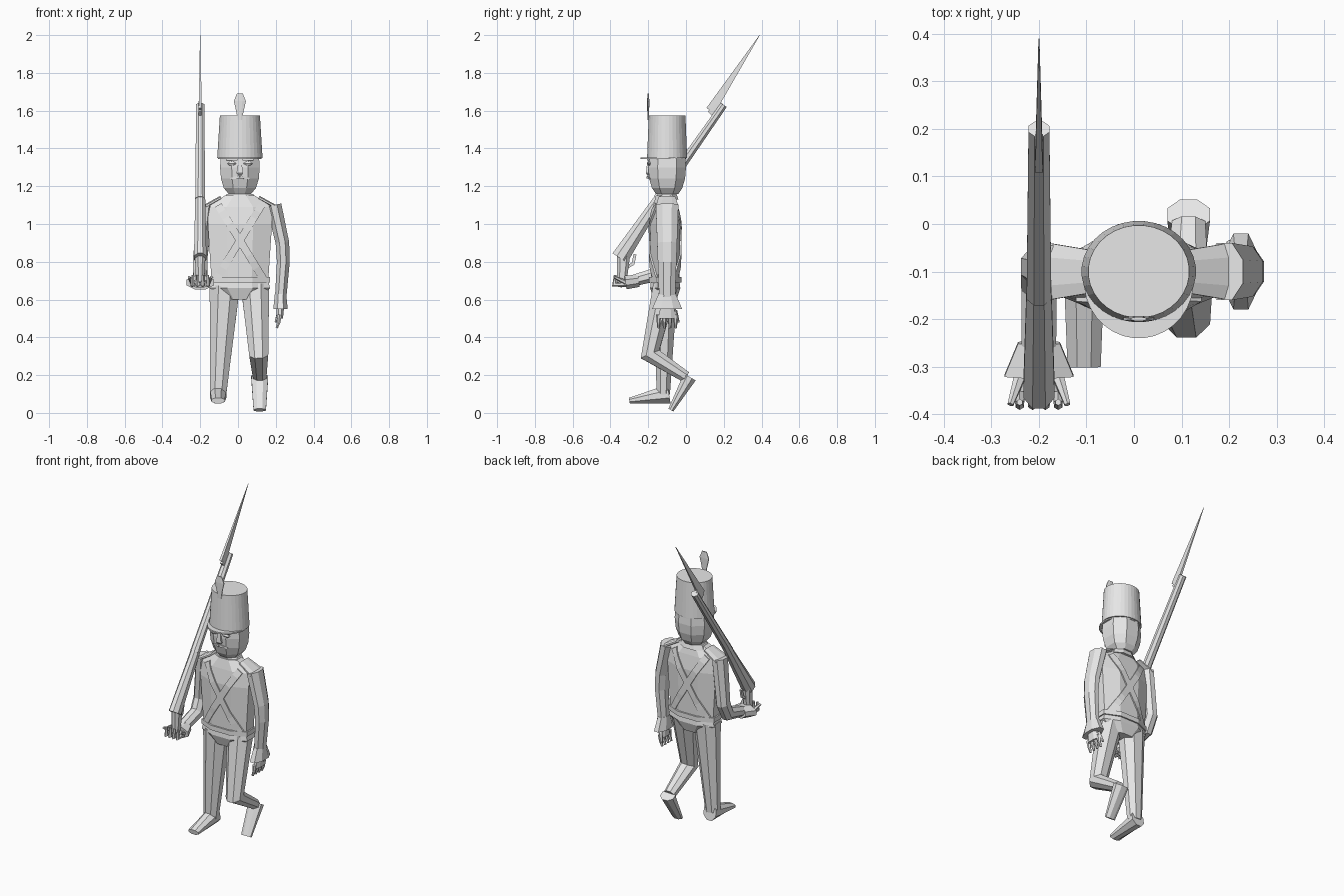
import bpy, bmesh, math
from mathutils import Vector
from mathutils.bvhtree import BVHTree

default_cube = bpy.data.objects.get("Cube")
if default_cube:
    bpy.data.objects.remove(default_cube)

grey = bpy.data.materials.new("plain_grey")
grey.use_nodes = True
shade = (.8, .8, .8, 1)
grey.diffuse_color = shade
grey.node_tree.nodes["Principled BSDF"].inputs["Base Color"].default_value = shade


def loft(name, rings):
    """Skin a list of equal vertex rings and cap both ends."""
    bm = bmesh.new()
    loops = [[bm.verts.new(point) for point in ring] for ring in rings]
    count = len(rings[0])
    for lower, upper in zip(loops, loops[1:]):
        for i in range(count):
            j = (i + 1) % count
            bm.faces.new((lower[i], lower[j], upper[j], upper[i]))
    bm.faces.new(loops[0])
    bm.faces.new(loops[-1])
    bmesh.ops.recalc_face_normals(bm, faces=bm.faces)
    mesh = bpy.data.meshes.new(name)
    bm.to_mesh(mesh)
    bm.free()
    mesh.materials.append(grey)
    obj = bpy.data.objects.new(name, mesh)
    bpy.context.collection.objects.link(obj)
    return obj


def ngon(sides):
    """Regular section whose flat sides touch the unit square."""
    radius = 1 / math.cos(math.pi / sides)
    angles = [(i + .5) * math.tau / sides for i in range(sides)]
    return [(radius * math.cos(a), radius * math.sin(a)) for a in angles]


SQUARE, HEXAGON, OCTAGON, ROUND = map(ngon, (4, 6, 8, 32))
# Rectangle with cut corners
CHAMFERED = [(math.copysign(min(abs(u), .65) if abs(v) > .9 else 1, u),
              math.copysign(1 if abs(v) > .9 else .5, v)) for u, v in OCTAGON]


def stack(name, centre, section, *levels):
    """Level rings around a vertical axis; each level is height, half width, half depth."""
    x, y = centre
    return loft(name, [[(x + u * width, y + v * depth, z) for u, v in section]
                       for z, width, depth in levels])


def limb(name, joints, width, depth, section=OCTAGON):
    """Mitred tube through the joints, tapering evenly from start to end size."""
    points = [Vector(joint) for joint in joints]
    bones = [(b - a).normalized() for a, b in zip(points, points[1:])]
    lengths = [(b - a).length for a, b in zip(points, points[1:])]
    rings = []
    for i, point in enumerate(points):
        before, after = bones[max(i - 1, 0)], bones[min(i, len(bones) - 1)]
        along = (before + after).normalized()
        reference = Vector((0, 0, 1)) if abs(along.x) > .9 else Vector((1, 0, 0))
        side = (reference - along * reference.dot(along)).normalized()
        other = along.cross(side) / along.dot(before)
        part = sum(lengths[:i]) / sum(lengths)
        w = width[0] + (width[1] - width[0]) * part
        d = depth[0] + (depth[1] - depth[0]) * part
        rings.append([point + side * (u * w) + other * (v * d) for u, v in section])
    return loft(name, rings)


def digit(name, joints):
    """Finger or thumb."""
    limb(name, joints, (.012, .006), (.012, .006), HEXAGON)


SIDES = (("right", -1), ("left", 1))
middle = .01
waist, spine = (middle, -.11), (middle, -.1)

# Coat, waist belt, collar and neck
coat = stack("coat", waist, CHAMFERED, (1.15, .08, .05), (1.09, .17, .065), (1, .17, .08),
             (.7, .15, .075), (.66, .16, .08), (.6, .08, .06))
stack("waist_belt", waist, CHAMFERED, (.72, .16, .085), (.69, .16, .085))
stack("collar", spine, CHAMFERED, (1.13, .085, .06), (1.16, .07, .05))
stack("neck", spine, OCTAGON, (1.1, .055, .045), (1.2, .055, .045))

# Crossed straps laid onto the coat, front and back
surface = BVHTree.FromPolygons([v.co for v in coat.data.vertices],
                               [p.vertices[:] for p in coat.data.polygons])
for face, facing in (("front", -1), ("back", 1)):
    for hand, s in SIDES:
        start = Vector((middle + s * .115, 0, 1.1))
        end = Vector((middle - s * .13, 0, .7))
        across = (end - start).cross(Vector((0, 1, 0))).normalized() * .02
        rings = []
        for step in range(13):
            centre = start.lerp(end, step / 12)
            inner, outer = [], []
            for edge in (centre - across, centre + across):
                hit = surface.ray_cast(edge + Vector((0, facing, 0)), Vector((0, -facing, 0)))[0]
                y = hit.y if hit else spine[1] + facing * .05
                inner.append(Vector((edge.x, y - facing * .004, edge.z)))
                outer.append(Vector((edge.x, y + facing * .008, edge.z)))
            rings.append(inner + outer[::-1])
        loft(f"{face}_strap_{hand}", rings)

# Head, nose and moustache
stack("head", spine, CHAMFERED, (1.37, .1, .095), (1.3, .105, .1), (1.24, .1, .095),
      (1.19, .085, .08), (1.16, .06, .06))
nose_y = spine[1] - .1
stack("nose", (middle, nose_y), SQUARE, (1.33, .008, .005), (1.27, .018, .012), (1.26, .01, .006))

for hand, s in SIDES:
    # Half of each paired face and shoulder part
    x = middle + s * .043
    limb("moustache_" + hand, [(middle, nose_y, 1.25), (middle + s * .05, nose_y + .01, 1.24)],
         (.008, .004), (.008, .004), SQUARE)
    stack("eye_" + hand, (x, nose_y + .005), OCTAGON,
          (1.31, .012, .005), (1.32, .025, .01), (1.33, .012, .005))
    limb("brow_" + hand, [(x - .03, nose_y, 1.34), (x + .03, nose_y, 1.34)],
         (.005, .005), (.006, .006), SQUARE)
    limb("shoulder_flap_" + hand, [(middle + s * .1, -.1, 1.14), (middle + s * .19, -.1, 1.09)],
         (.01, .01), (.045, .06), CHAMFERED)

# Tall hat, brim and plume
stack("hat", spine, ROUND, (1.35, .12, .106), (1.575, .106, .097))
stack("hat_brim", (middle, -.12), ROUND, (1.343, .115, .12), (1.352, .115, .12))
stack("plume", (middle, nose_y), CHAMFERED, (1.55, .012, .004), (1.59, .018, .005),
      (1.65, .032, .006), (1.69, .016, .004))

# Standing right leg and stepping left leg
limb("right_leg", [(-.07, -.11, .67), (-.105, -.12, .1)], (.08, .043), (.065, .035))
limb("right_foot", [(-.105, -.09, .1), (-.105, -.3, .065)], (.043, .035), (.05, .015))
limb("left_leg", [(.09, -.11, .67), (.11, -.19, .31), (.115, 0, .19)], (.075, .035), (.065, .03))
limb("left_foot", [(.115, .02, .19), (.115, -.08, .015)], (.045, .033), (.036, .015))

# Hanging left arm
limb("left_arm", [(.19, -.1, 1.1), (.235, -.1, .9), (.24, -.1, .8), (.225, -.1, .6)],
     (.04, .03), (.06, .042))
limb("left_cuff", [(.225, -.1, .63), (.225, -.1, .55)], (.03, .038), (.045, .08))
limb("left_palm", [(.225, -.1, .57), (.22, -.1, .5)], (.02, .018), (.035, .045), CHAMFERED)
digit("left_thumb", [(.22, -.06, .54), (.2, -.04, .48)])
for i in range(4):
    y = i * .03 - .145
    digit(f"left_finger_{i + 1}", [(.22, y, .52), (.216, y, .48), (.205, y, .45)])

# Bent right arm, with a cupped hand under the musket
gun = -.2
limb("right_arm", [(-.17, -.1, 1.1), (gun, -.09, .82), (gun, -.13, .74), (gun, -.28, .7)],
     (.04, .036), (.055, .03))
limb("right_cuff", [(gun, -.25, .7), (gun, -.32, .69)], (.044, .073), (.033, .036))
limb("right_palm", [(gun, -.3, .69), (gun, -.35, .68)], (.04, .05), (.02, .016), CHAMFERED)
for hand, s in SIDES:
    digit("grip_digit_" + hand, [(gun + s * .04, -.32, .69), (gun + s * .06, -.38, .72)])
for i in range(4):
    x = gun + (i - 1.5) * .027
    digit(f"right_finger_{i + 1}", [(x, -.33, .68), (x, -.38, .68), (x, -.375, .73)])

# Shouldered musket with a long blade
limb("musket_barrel", [(gun, .2, 1.63), (gun, -.15, 1.13)], (.022, .026), (.019, .026))
limb("musket_stock", [(gun, -.1, 1.2), (gun, -.35, .82)], (.025, .033), (.022, .046))
limb("musket_butt", [(gun, -.33, .84), (gun, -.34, .69)], (.028, .022), (.035, .025), CHAMFERED)
limb("trigger_guard", [(gun, -.27, .84), (gun, -.28, .79), (gun, -.33, .76)],
     (.006, .006), (.008, .008), SQUARE)
limb("blade_socket", [(gun, .13, 1.58), (gun, .19, 1.64)], (.008, .008), (.022, .016), SQUARE)
limb("blade", [(gun, .13, 1.6), (gun, .39, 2)], (.008, .001), (.026, .001), SQUARE)
